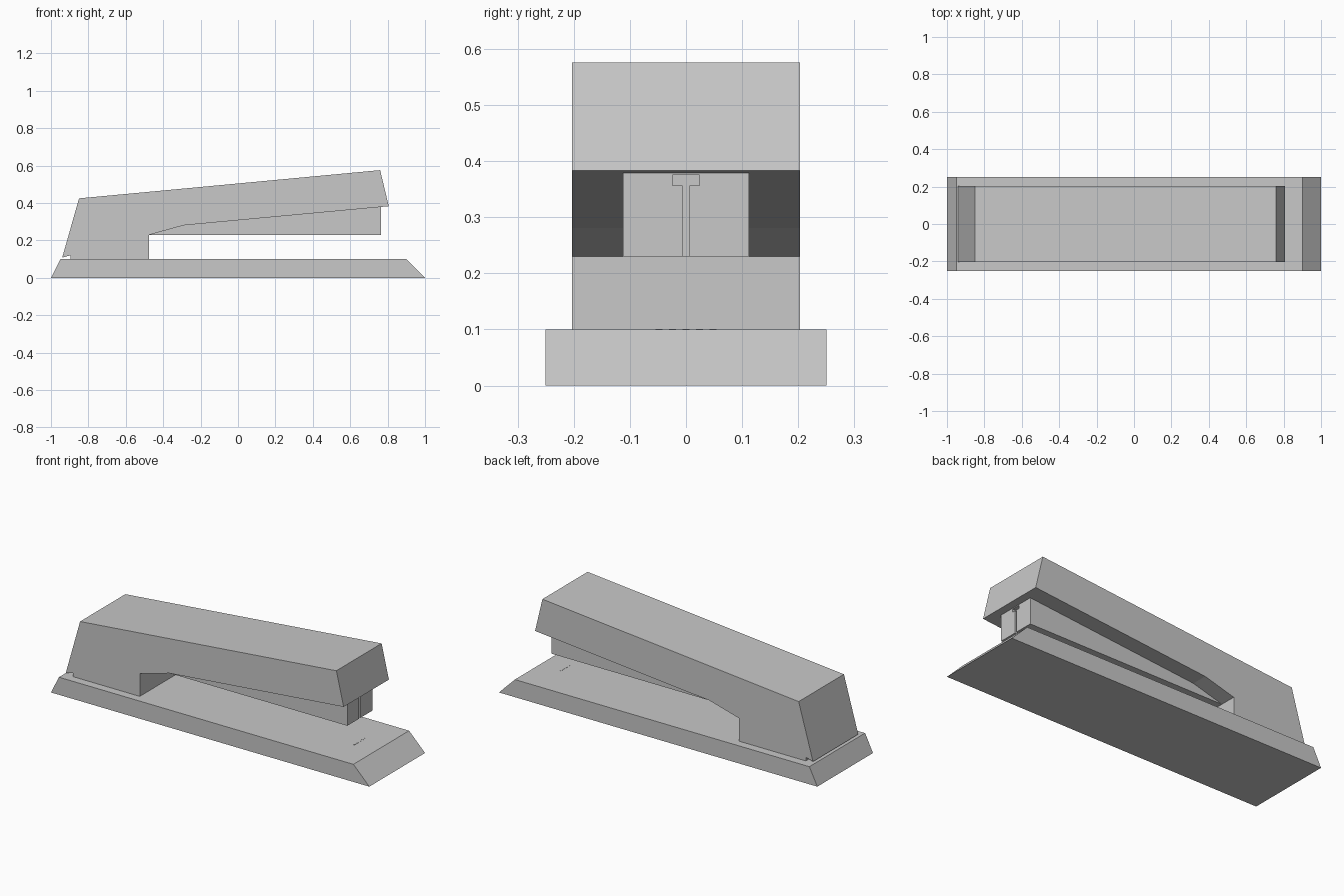
import bpy, bmesh

cube = bpy.data.objects.get("Cube")
if cube:
    bpy.data.objects.remove(cube, do_unlink=True)

grey = bpy.data.materials.new("light grey")
grey.use_nodes = True
colour = (0.58, 0.58, 0.58, 1)
grey.diffuse_color = colour
grey.node_tree.nodes["Principled BSDF"].inputs["Base Color"].default_value = colour


def extrude(name, points, move):
    """Solid made by pushing an outline along a vector."""
    bm = bmesh.new()
    face = bm.faces.new([bm.verts.new(p) for p in points])
    result = bmesh.ops.extrude_face_region(bm, geom=[face])
    verts = [g for g in result["geom"] if isinstance(g, bmesh.types.BMVert)]
    bmesh.ops.translate(bm, verts=verts, vec=move)
    bmesh.ops.recalc_face_normals(bm, faces=bm.faces)
    mesh = bpy.data.meshes.new(name)
    bm.to_mesh(mesh)
    bm.free()
    mesh.materials.append(grey)
    obj = bpy.data.objects.new(name, mesh)
    bpy.context.collection.objects.link(obj)
    return obj


def side_profile(name, outline, half_width):
    """Solid of constant width from an x, z outline."""
    return extrude(name, [(x, -half_width, z) for x, z in outline], (0, 2 * half_width, 0))


# Base plate with sloped ends
side_profile("base", [(-1, 0), (1, 0), (0.9, 0.1), (-0.95, 0.1)], 0.25)

# Upper arm, with the hinge block and the small gap at its heel
side_profile("upper_arm", [
    (-0.94, 0.108), (-0.85, 0.425), (0.76, 0.576), (0.806, 0.383), (-0.29, 0.281),
    (-0.475, 0.23), (-0.475, 0.1), (-0.895, 0.1), (-0.895, 0.121)], 0.203)

# Staple magazine under the arm
magazine = side_profile("magazine", [
    (-0.477, 0.23), (0.765, 0.23), (0.765, 0.4), (-0.3, 0.3), (-0.477, 0.25)], 0.112)

# T-shaped slot in the magazine end
half = [(0.006, 0.2), (0.006, 0.357), (0.024, 0.357), (0.024, 0.375)]
outline = half + [(-y, z) for y, z in reversed(half)]
cutter = extrude("slot_cutter", [(0.745, y, z) for y, z in outline], (0.1, 0, 0))
cutter.hide_render = True
cutter.hide_viewport = True
slot = magazine.modifiers.new("slot", "BOOLEAN")
slot.operation = "DIFFERENCE"
slot.solver = "EXACT"
slot.object = cutter

# Row of small anvil marks on the base
for i in range(5):
    y = (i - 2) * 0.024
    extrude(f"anvil_mark_{i + 1}", [
        (0.764, y - 0.006, 0.099), (0.77, y - 0.006, 0.099),
        (0.77, y + 0.006, 0.099), (0.764, y + 0.006, 0.099)], (0, 0, 0.002))
